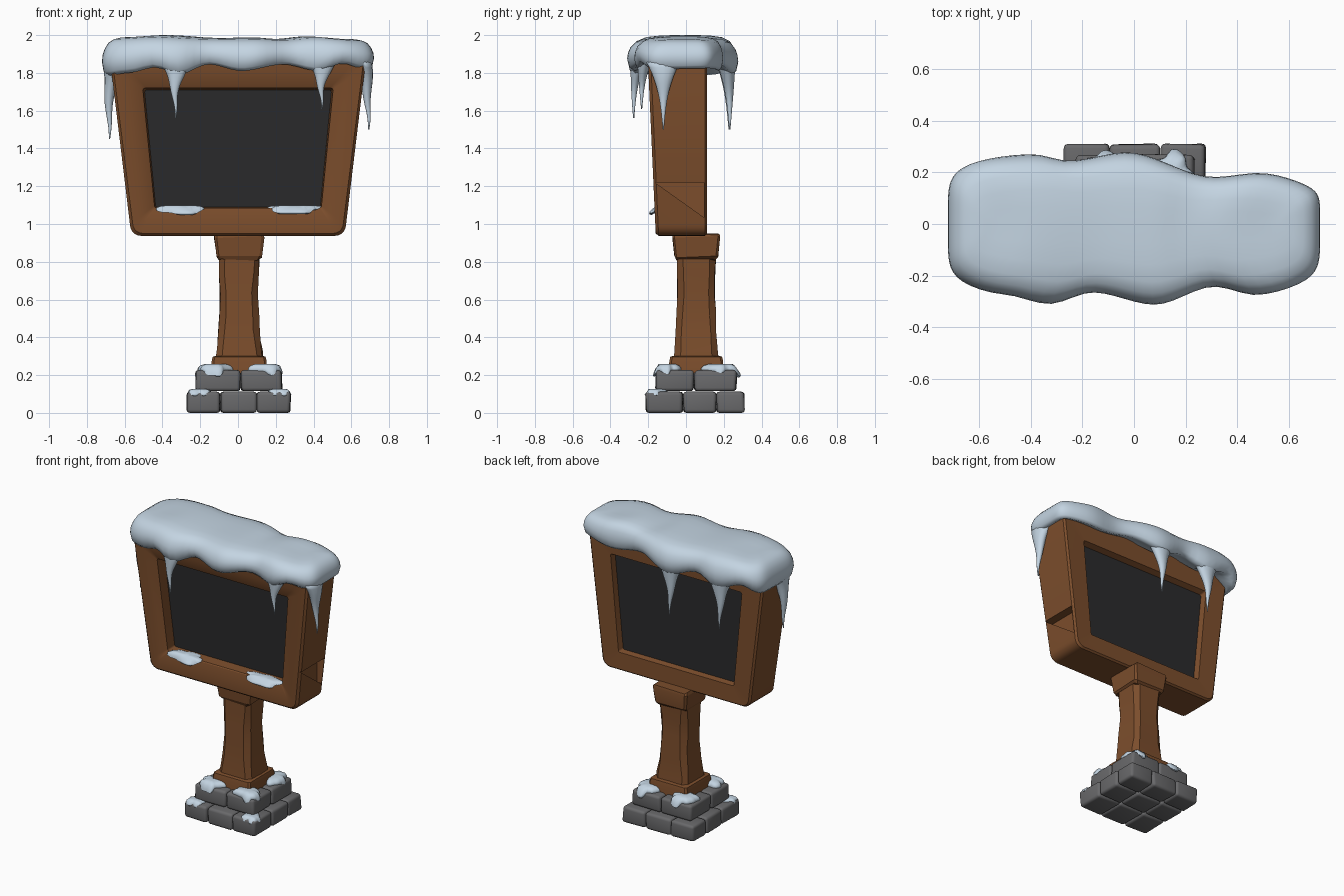
import bpy, bmesh, math, random

if "Cube" in bpy.data.objects:
    bpy.data.objects.remove(bpy.data.objects["Cube"])

random.seed(4)


def material(name, rgb):
    m = bpy.data.materials.new(name)
    m.diffuse_color = (*rgb, 1)
    m.use_nodes = True
    m.node_tree.nodes["Principled BSDF"].inputs["Base Color"].default_value = m.diffuse_color
    return m


WOOD = material("brown wood", (0.20, 0.075, 0.025))
SCREEN = material("charcoal panel", (0.024, 0.024, 0.025))
SNOW = material("pale blue snow", (0.55, 0.66, 0.76))
STONE = material("grey stone", (0.14, 0.14, 0.145))


def loft(name, rings, mats, cap_mat=0, angle=40, weld=False):
    """Skin a list of equal-length rings; close both ends, or weld the last ring to a seam."""
    bm = bmesh.new()
    loops = [[bm.verts.new(p) for p in r] for r in rings]
    n = len(loops[0])
    for a, b in zip(loops, loops[1:]):
        for i in range(n):
            bm.faces.new((a[i], a[(i + 1) % n], b[(i + 1) % n], b[i]))
    for end in loops[:1] if weld else (loops[0], loops[-1]):
        bm.faces.new(end).material_index = cap_mat
    if weld:
        bmesh.ops.remove_doubles(bm, verts=loops[-1], dist=0.0005)
    bmesh.ops.recalc_face_normals(bm, faces=bm.faces)
    me = bpy.data.meshes.new(name)
    bm.to_mesh(me)
    bm.free()
    for m in mats:
        me.materials.append(m)
    ob = bpy.data.objects.new(name, me)
    bpy.context.collection.objects.link(ob)
    if angle:
        bpy.ops.object.select_all(action='DESELECT')
        ob.select_set(True)
        bpy.context.view_layer.objects.active = ob
        bpy.ops.object.shade_smooth_by_angle(angle=math.radians(angle))
    return ob


def interp(pts, x):
    """Eased interpolation through (x, value) points."""
    if x <= pts[0][0]:
        return pts[0][1]
    for (x0, v0), (x1, v1) in zip(pts, pts[1:]):
        if x <= x1:
            t = (x - x0) / (x1 - x0)
            return v0 + (v1 - v0) * t * t * (3 - 2 * t)
    return pts[-1][1]


# ---- sign frame: tapered rounded outline lofted back to front ----
def front(d):
    return lambda z: -0.16 - (z - 0.94) * 0.045 + d


def trapezoid(zt, wt, zb, wb, rt, rb, y):
    pts = []
    for sx, z, w, r, a0 in ((1, zt, wt, rt, 0), (-1, zt, wt, rt, 90), (-1, zb, wb, rb, 180), (1, zb, wb, rb, 270)):
        cx, cz = sx * (w - r), z - r if z == zt else z + r
        for k in range(6):
            a = math.radians(a0 + 18 * k)
            px, pz = cx + r * math.cos(a), cz + r * math.sin(a)
            pts.append((px, y(pz) if callable(y) else y, pz))
    return pts


frame = loft("sign_frame", [
    trapezoid(1.715, 0.495, 1.07, 0.435, 0.012, 0.012, 0.07),
    trapezoid(1.73, 0.505, 1.062, 0.445, 0.012, 0.012, 0.108),
    trapezoid(1.88, 0.662, 0.947, 0.56, 0.04, 0.055, 0.112),
    trapezoid(1.89, 0.675, 0.937, 0.572, 0.04, 0.06, 0.10),
    trapezoid(1.89, 0.675, 0.937, 0.572, 0.04, 0.06, front(0.015)),
    trapezoid(1.88, 0.662, 0.95, 0.558, 0.04, 0.055, front(0)),
    trapezoid(1.80, 0.59, 1.01, 0.515, 0.03, 0.03, front(0)),
    trapezoid(1.735, 0.512, 1.08, 0.448, 0.012, 0.012, front(0.018)),
    trapezoid(1.72, 0.503, 1.085, 0.442, 0.012, 0.012, front(0.024)),
    trapezoid(1.71, 0.494, 1.09, 0.437, 0.012, 0.012, front(0.095)),
], [WOOD, SCREEN], 1, 30)

# chipped notch low on the right side
tri = [(-0.165, 1.22), (0.095, 1.22), (0.095, 1.035)]
cutter = loft("notch_cutter", [[(x, y, z) for y, z in tri] for x in (0.54, 0.75)], [WOOD], 0, 0)
cutter.hide_render = True
cutter.hide_viewport = True
cut = frame.modifiers.new("notch", 'BOOLEAN')
cut.operation, cut.solver, cut.object = 'DIFFERENCE', 'EXACT', cutter

# ---- wooden post: chamfered square sections, hand-carved jitter ----
CX, CY = 0.006, 0.054


def section(z, w, d, c, jitter=0.0):
    pts = []
    for sx, sy, swap in ((1, 1, 0), (-1, 1, 1), (-1, -1, 0), (1, -1, 1)):
        pair = [(w, d - c), (w - c, d)]
        for px, py in (pair[::-1] if swap else pair):
            j = [random.uniform(-jitter, jitter) for _ in range(3)]
            pts.append((CX + sx * px + j[0], CY + sy * py + j[1], z + 3 * j[2]))
    return pts


loft("post", [section(z, w, d, 0.03, 0.005) for z, w, d in (
    (0.26, 0.127, 0.12), (0.33, 0.121, 0.115), (0.43, 0.109, 0.106), (0.53, 0.102, 0.101),
    (0.63, 0.10, 0.099), (0.73, 0.103, 0.10), (0.84, 0.11, 0.105))], [WOOD], 0, 24)
loft("post_foot", [section(z, w, w - 0.003, 0.012) for z, w in (
    (0.21, 0.15), (0.275, 0.145), (0.297, 0.140), (0.302, 0.125))], [WOOD], 0, 20)
loft("post_head", [section(z, w, w - 0.005, 0.012, 0.002) for z, w in (
    (0.812, 0.108), (0.825, 0.12), (0.93, 0.132), (0.945, 0.127))], [WOOD], 0, 20)


# ---- stone base: bevelled, slightly uneven blocks ----
def course(name, xs, ys, z0, z1):
    for i in range(len(xs) - 1):
        for j in range(len(ys) - 1):
            bm = bmesh.new()
            bmesh.ops.create_cube(bm, size=1)
            lo, hi = (xs[i] + 0.002, ys[j] + 0.002, z0), (xs[i + 1] - 0.002, ys[j + 1] - 0.002, z1)
            for v in bm.verts:
                for k in range(3):
                    v.co[k] = (hi[k] if v.co[k] > 0 else lo[k]) + random.uniform(-0.005, 0.005) * (k < 2)
            bmesh.ops.bevel(bm, geom=bm.edges[:], offset=0.018, segments=3, profile=0.5, affect='EDGES')
            for f in bm.faces:
                f.smooth = True
            me = bpy.data.meshes.new(name)
            bm.to_mesh(me)
            bm.free()
            me.materials.append(STONE)
            bpy.context.collection.objects.link(bpy.data.objects.new(f"{name}_{i}{j}", me))


course("lower_stone", (-0.272, -0.095, 0.1, 0.28), (-0.213, -0.015, 0.16, 0.31), 0.0, 0.112)
course("upper_stone", (-0.225, 0.015, 0.234), (-0.162, 0.04, 0.27), 0.115, 0.226)

# ---- snow cap: wavy rounded slab ----
Y_FRONT = ((-0.72, 0.265), (-0.5, 0.28), (-0.33, 0.31), (-0.16, 0.265), (0.08, 0.312), (0.31, 0.243), (0.48, 0.28), (0.7, 0.26))
Y_BACK = ((-0.72, 0.26), (-0.4, 0.272), (-0.25, 0.245), (-0.03, 0.277), (0.31, 0.182), (0.5, 0.202), (0.7, 0.18))
Z_FRONT = ((-0.72, 1.785), (-0.6, 1.80), (-0.45, 1.83), (-0.33, 1.79), (-0.16, 1.845), (0.02, 1.81), (0.25, 1.845), (0.44, 1.81), (0.57, 1.85), (0.7, 1.82))
Z_BACK = ((-0.72, 1.79), (-0.6, 1.84), (-0.42, 1.79), (-0.24, 1.84), (-0.04, 1.79), (0.2, 1.84), (0.45, 1.81), (0.7, 1.825))
Z_TOP = ((-0.72, 1.99), (-0.48, 2.0), (-0.12, 1.985), (0.1, 1.988), (0.25, 1.98), (0.45, 1.993), (0.7, 1.98))


def cap_ring(sx, sy, f):
    pts = []
    for k in range(120):
        c, s = math.cos(math.tau * k / 120), math.sin(math.tau * k / 120)
        n = (abs(c) ** 5.5 + abs(s) ** 5.5) ** (1 / 5.5)
        u, v = c / n, s / n
        x = 0.72 * u
        y = v * interp(Y_BACK if v > 0 else Y_FRONT, x)
        t = (v + 1) / 2
        t = t * t * (3 - 2 * t)
        zb = interp(Z_FRONT, x) * (1 - t) + interp(Z_BACK, x) * t
        pts.append((x * sx, y * sy, zb + f * (interp(Z_TOP, x) - zb)))
    return pts


loft("snow_cap", [cap_ring(*r) for r in (
    (0.9, 0.45, 0.25), (0.93, 0.75, 0.07), (0.965, 0.89, 0), (0.988, 0.96, 0.1), (1, 1, 0.35), (0.996, 0.985, 0.52),
    (0.98, 0.945, 0.69), (0.953, 0.86, 0.85), (0.91, 0.72, 0.945), (0.86, 0.5, 0.985), (0.81, 0.25, 1), (0.78, 0, 1))],
    [SNOW], 0, 80, True)


# ---- icicles: flared into the cap rim at the top, thin at the tip ----
def icicle(name, x, y, tip, flare, mid, lean, top=1.855):
    """lean = horizontal direction (dx, dy) toward the cap for the root."""
    rings = []
    for k in range(-1, 14):
        t = max(0, k / 13)
        shrink = 0.4 if k < 0 else 1
        g = (1 - t) ** 3
        a = shrink * (flare * g + mid * (1 - t ** 1.1) + 0.003)
        b = shrink * (0.3 * flare * g + mid * (1 - t ** 1.2) + 0.003)
        rx, ry = (b, a) if lean[0] else (a, b)
        cx, cy = x + lean[0] * g + 0.004 * math.sin(9 * t), y + lean[1] * g
        z = top + 0.02 * (k < 0) + (tip - top) * t
        rings.append([(cx + rx * math.cos(math.tau * i / 14), cy + ry * math.sin(math.tau * i / 14), z)
                      for i in range(14)])
    loft(name, rings, [SNOW], 0, 80)


icicle("front_icicle_left", -0.332, -0.277, 1.56, 0.06, 0.02, (0, 0.025))
icicle("front_icicle_right", 0.442, -0.235, 1.61, 0.055, 0.019, (0, 0.015))
icicle("back_icicle_middle", -0.04, 0.232, 1.5, 0.07, 0.027, (0, -0.02))
icicle("back_icicle_side", -0.42, 0.228, 1.5, 0.07, 0.027, (0, -0.02))
icicle("left_icicle", -0.682, -0.1, 1.45, 0.06, 0.032, (0.02, 0))
icicle("right_icicle", 0.69, -0.12, 1.5, 0.06, 0.028, (-0.03, 0))


# ---- small snow patches draped over edges ----
def patch(name, cx, cy, rx, ry, z, h, box, drop=0.03):
    x0, x1, y0, y1 = box
    ph = random.uniform(0, 6)
    rings = []
    for r, f in ((0.9, -0.15), (1, 0.1), (0.97, 0.45), (0.85, 0.75), (0.6, 0.95), (0.25, 1)):
        ring = []
        for k in range(36):
            a = math.tau * k / 36
            q = r * (1 + 0.1 * math.sin(3 * a + ph) + 0.09 * math.sin(5 * a + 2 * ph) + 0.04 * math.sin(9 * a))
            x, y = cx + rx * q * math.cos(a), cy + ry * q * math.sin(a)
            out = max(0, x0 - x, x - x1, y0 - y, y - y1)
            ring.append((x, y, z + h * f - min(drop, 1.4 * out)))
        rings.append(ring)
    loft(name, rings, [SNOW], 0, 70)


upper, lower = (-0.215, 0.222, -0.15, 0.258), (-0.26, 0.267, -0.2, 0.3)
for i, (x, y, rx, ry) in enumerate(((-0.125, -0.1, 0.085, 0.07), (0.145, -0.1, 0.09, 0.065),
                                    (-0.125, 0.195, 0.085, 0.08), (0.145, 0.18, 0.085, 0.095))):
    patch(f"upper_stone_snow_{i}", x, y, rx, ry, 0.222, 0.038, upper)
for i, x in enumerate((-0.205, 0.22)):
    patch(f"lower_stone_snow_{i}", x, -0.165, 0.06, 0.055, 0.107, 0.02, lower, 0.015)
sill = (-1, 1, -0.16, 1)
patch("sill_snow_left", -0.3, -0.135, 0.125, 0.055, 1.077, 0.022, sill, 0.025)
patch("sill_snow_right", 0.3, -0.135, 0.145, 0.055, 1.077, 0.022, sill, 0.02)
